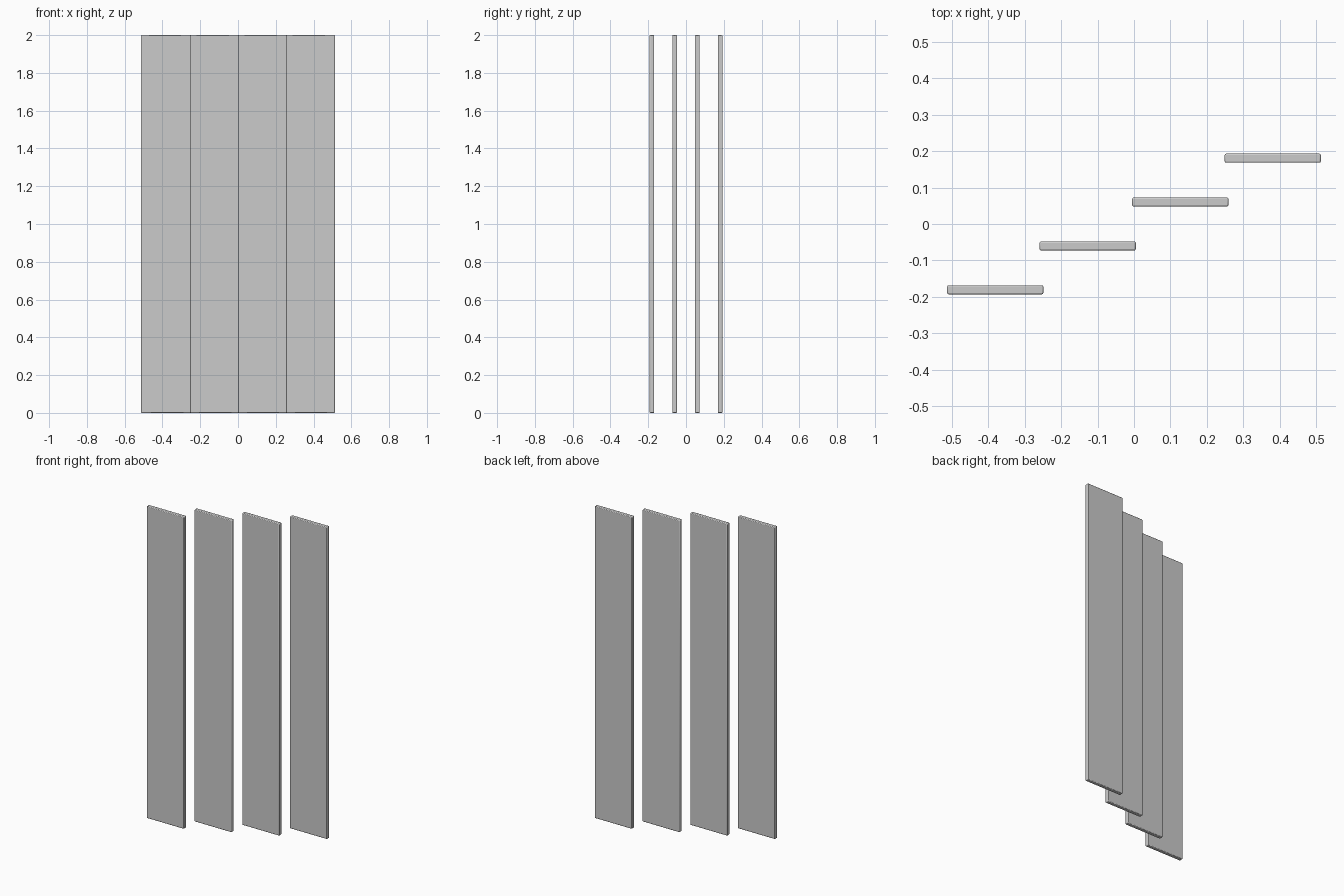
import bpy

if "Cube" in bpy.data.objects:
    bpy.data.objects.remove(bpy.data.objects["Cube"])

WIDTH, DEPTH, HEIGHT = 0.264, 0.025, 2.0
STEP_X, STEP_Y = 0.254, 0.1205


def sliding_panel(index):
    # Thin upright slab with softened edges
    offset = index - 1.5
    bpy.ops.mesh.primitive_cube_add(size=1, location=(offset * STEP_X, offset * STEP_Y, HEIGHT / 2))
    panel = bpy.context.object
    panel.name = f"sliding_panel_{index + 1}"
    panel.scale = (WIDTH, DEPTH, HEIGHT)
    bpy.ops.object.transform_apply(location=False, rotation=False, scale=True)
    bevel = panel.modifiers.new("soft_edges", 'BEVEL')
    bevel.width = 0.004
    bevel.segments = 2
    bpy.ops.object.shade_smooth_by_angle()


# Four overlapping panels, each one track further back
for i in range(4):
    sliding_panel(i)
